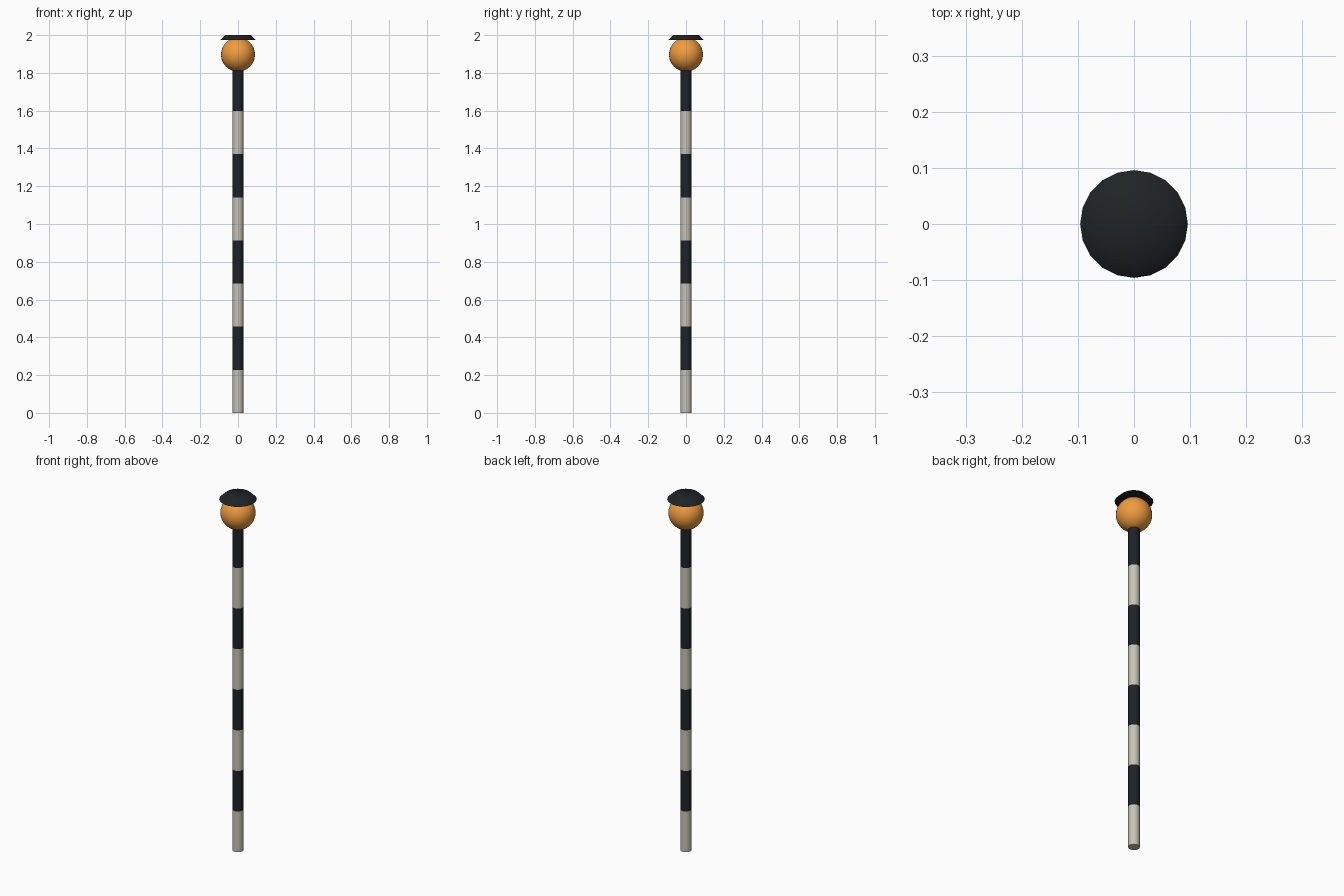
import bpy, math

if "Cube" in bpy.data.objects:
    bpy.data.objects.remove(bpy.data.objects["Cube"])

def material(name, rgb):
    m = bpy.data.materials.new(name)
    m.diffuse_color = (*rgb, 1)
    m.use_nodes = True
    m.node_tree.nodes["Principled BSDF"].inputs["Base Color"].default_value = m.diffuse_color
    return m

white = material("off_white", (0.56, 0.54, 0.46))
black = material("black", (0.013, 0.017, 0.02))
orange = material("orange", (0.87, 0.33, 0.05))

def finish(name, mat, angle):
    ob = bpy.context.object
    ob.name = name
    ob.data.materials.append(mat)
    bpy.ops.object.shade_smooth_by_angle(angle=math.radians(angle))
    return ob

# Striped pole: eight stacked bands, white at the foot
BANDS, BAND_H = 8, 0.2283
for i in range(BANDS):
    bpy.ops.mesh.primitive_cylinder_add(
        vertices=20, radius=0.029, depth=BAND_H,
        end_fill_type='NGON' if i in (0, BANDS - 1) else 'NOTHING',
        location=(0, 0, (i + 0.5) * BAND_H))
    finish(f"pole_band_{i + 1}", black if i % 2 else white, 40)

# Globe lamp
bpy.ops.mesh.primitive_uv_sphere_add(segments=32, ring_count=16, radius=0.09,
                                     location=(0, 0, 1.897))
finish("globe", orange, 180)

# Shallow tapered cap over the globe
bpy.ops.mesh.primitive_cone_add(vertices=20, radius1=0.096, radius2=0.067,
                                depth=0.027, location=(0, 0, 1.9865))
finish("cap", black, 60)
